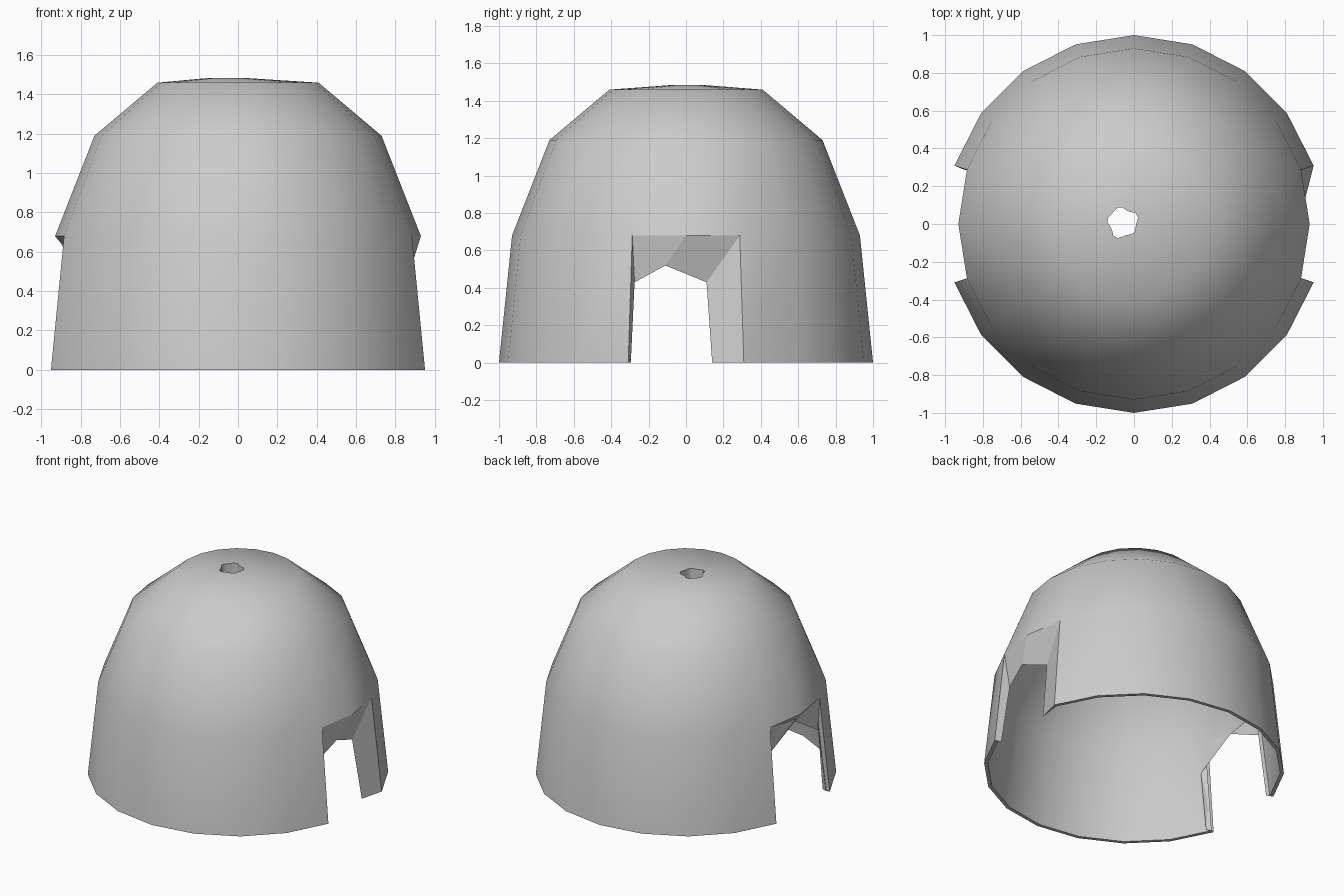
import bpy, bmesh, math

if "Cube" in bpy.data.objects:
    bpy.data.objects.remove(bpy.data.objects["Cube"])

SIDES = 20
OUTER = [(1.0, 0.0), (0.93, 0.68), (0.73, 1.19), (0.41, 1.46)]
INNER = [(0.975, 0.0), (0.895, 0.64), (0.675, 1.10), (0.37, 1.35)]

bm = bmesh.new()


def ring(r, z):
    return [bm.verts.new((r * math.cos(2 * math.pi * k / SIDES),
                          r * math.sin(2 * math.pi * k / SIDES), z)) for k in range(SIDES)]


def hole_ring(z):
    # ragged smoke hole, slightly off centre
    out = []
    for k in range(SIDES):
        a = 2 * math.pi * k / SIDES
        r = 0.077 + 0.008 * math.sin(5 * a - 0.9) + 0.004 * math.sin(3 * a + 1)
        out.append(bm.verts.new((-0.06 + r * math.cos(a), 0.008 + r * math.sin(a), z)))
    return out


def bridge(a, b, skip=()):
    for k in range(SIDES):
        if k not in skip:
            n = (k + 1) % SIDES
            bm.faces.new((a[k], a[n], b[n], b[k]))


# Outer and inner dome skins, both doorways left open in the lowest tier
doors = (19, 0, 9, 10)
out = [ring(r, z) for r, z in OUTER] + [hole_ring(1.485)]
inn = [ring(r, z) for r, z in INNER] + [hole_ring(1.385)]
for skin in (out, inn):
    for i in range(len(skin) - 1):
        bridge(skin[i], skin[i + 1], doors if i == 0 else ())
bridge(out[-1], inn[-1])            # smoke hole wall
bridge(out[0], inn[0], doors)       # foot of the wall

flat = []


def doorway(mid, edge, split):
    """Rough inner door frame: edge runs foot, shoulder, peak, shoulder, foot."""
    ks = [(mid - 1) % SIDES, mid, (mid + 1) % SIDES]
    o = [out[0][ks[0]]] + [out[1][k] for k in ks] + [out[0][ks[2]]]
    i = [inn[0][ks[0]]] + [inn[1][k] for k in ks] + [inn[0][ks[2]]]
    e = [bm.verts.new(p) for p in edge]
    for n in range(4):
        # jambs and lintel, the lintel halves creased towards the peak
        if split and n == 1:
            flat.append(bm.faces.new((o[1], o[2], e[2])))
            flat.append(bm.faces.new((o[1], e[2], e[1])))
        elif split and n == 2:
            flat.append(bm.faces.new((o[2], o[3], e[2])))
            flat.append(bm.faces.new((o[3], e[3], e[2])))
        else:
            flat.append(bm.faces.new((o[n], o[n + 1], e[n + 1], e[n])))
        bm.faces.new((e[n], e[n + 1], i[n + 1], i[n]))                # inside wall
    for n in (0, 4):
        flat.append(bm.faces.new((o[n], e[n], i[n])))                 # jamb feet


doorway(0, [(0.905, -0.295, 0), (0.85, -0.275, 0.43), (0.88, -0.11, 0.52),
            (0.85, 0.11, 0.43), (0.908, 0.14, 0)], False)
doorway(10, [(-0.905, 0.29, 0), (-0.85, 0.275, 0.45), (-0.865, -0.03, 0.60),
             (-0.85, -0.32, 0.42), (-0.89, -0.315, 0)], True)

# Smooth dome with crisp, flat door frames
bmesh.ops.recalc_face_normals(bm, faces=bm.faces)
bm.faces.index_update()
frames = [f.index for f in flat]
mesh = bpy.data.meshes.new("dome_hut")
bm.to_mesh(mesh)
bm.free()
hut = bpy.data.objects.new("dome_hut", mesh)
bpy.context.collection.objects.link(hut)
bpy.context.view_layer.objects.active = hut
hut.select_set(True)
bpy.ops.object.shade_smooth_by_angle(angle=math.radians(50))
frame_edges = {k for i in frames for k in mesh.polygons[i].edge_keys}
for i in frames:
    mesh.polygons[i].use_smooth = False
for ed in mesh.edges:
    if ed.key in frame_edges:
        ed.use_edge_sharp = True
